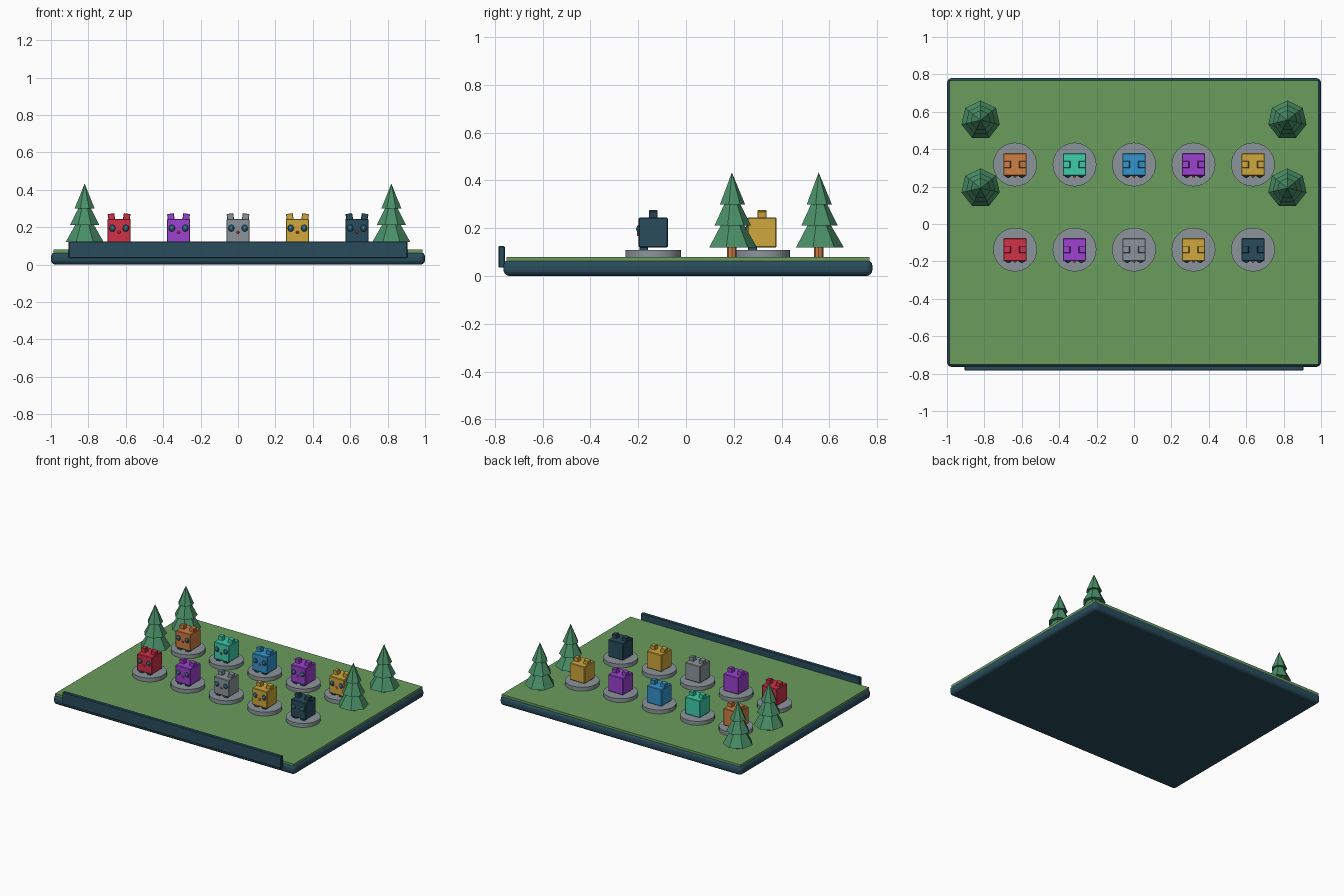
import bpy, math
from mathutils import Matrix

if "Cube" in bpy.data.objects:
    bpy.data.objects.remove(bpy.data.objects["Cube"])


def material(name, rgb):
    m = bpy.data.materials.new(name)
    m.use_nodes = True
    col = [(c / 255 / 12.92 if c < 11 else ((c / 255 + 0.055) / 1.055) ** 2.4) for c in rgb] + [1]
    m.diffuse_color = col
    m.node_tree.nodes["Principled BSDF"].inputs["Base Color"].default_value = col
    return m


MAT = {n: material(n, c) for n, c in {
    "grass green": (106, 156, 93), "navy": (41, 76, 92), "stone grey": (140, 149, 155),
    "red": (208, 50, 72), "purple": (156, 66, 208), "yellow": (207, 167, 60),
    "orange": (205, 126, 68), "turquoise": (62, 205, 170), "blue": (52, 148, 204),
    "pine green": (74, 144, 104)}.items()}


def finish(name, mat, bevel=0, segments=2, smooth=False):
    o = bpy.context.object
    o.name = name
    o.data.materials.append(MAT[mat])
    if bevel:
        bpy.ops.object.transform_apply(location=False, rotation=False, scale=True)
        b = o.modifiers.new("Bevel", "BEVEL")
        b.width, b.segments = bevel, segments
    if smooth:
        bpy.ops.object.shade_smooth_by_angle(angle=math.radians(40))
    return o


def box(name, mat, loc, size, bevel=0, segments=2, tilt=0):
    bpy.ops.mesh.primitive_cube_add(size=1, location=loc, rotation=(0, tilt, 0))
    bpy.context.object.scale = size
    return finish(name, mat, bevel, segments)


def cone(name, mat, x, y, z0, z1, r0, r1, sides, smooth=False):
    bpy.ops.mesh.primitive_cone_add(vertices=sides, radius1=r0, radius2=r1, depth=z1 - z0,
                                    location=(x, y, (z0 + z1) / 2))
    return finish(name, mat, smooth=smooth)


def ball(name, mat, loc, size):
    bpy.ops.mesh.primitive_uv_sphere_add(segments=12, ring_count=8, radius=1, location=loc)
    bpy.context.object.scale = size
    return finish(name, mat, smooth=True)


# Tray, lawn and front board
box("tray", "navy", (0, 0.008, 0.034), (2, 1.544, 0.068), 0.026, 4)
box("lawn", "grass green", (0, 0.008, 0.07), (1.975, 1.52, 0.02))
box("front_board", "navy", (0, -0.771, 0.08), (1.81, 0.026, 0.09), 0.003, 1)


def critter(x, y, mat):
    cone("pedestal", "stone grey", x, y, 0.08, 0.109, 0.117, 0.117, 32, True)
    box("body", mat, (x, y, 0.182), (0.124, 0.122, 0.126), 0.004, 1)
    ball("nose", "red", (x, y - 0.062, 0.174), (0.009, 0.007, 0.007))
    for s in (-1, 1):
        box("ear", mat, (x + s * 0.041, y, 0.256), (0.036, 0.036, 0.034), 0.002, 1, s * 0.15)
        box("foot", "navy", (x + s * 0.032, y - 0.04, 0.114), (0.032, 0.036, 0.014), 0.002, 1)
        ball("eye", "navy", (x + s * 0.036, y - 0.06, 0.195), (0.017, 0.01, 0.019))
        ball("eye_glint", "blue", (x + s * 0.036, y - 0.067, 0.197), (0.007, 0.005, 0.008))


# Two rows of square critters on pedestals
ROWS = {-0.137: ("red", "purple", "stone grey", "yellow", "navy"),
        0.318: ("orange", "turquoise", "blue", "purple", "yellow")}
for y, colours in ROWS.items():
    for i, colour in enumerate(colours):
        critter((i - 2) * 0.318, y, colour)

# Pine trees
for x in (-0.82, 0.82):
    for y in (0.192, 0.555):
        cone("trunk", "orange", x, y, 0.08, 0.14, 0.02, 0.02, 8, True)
        for z0, z1, r in ((0.12, 0.30, 0.105), (0.212, 0.37, 0.08), (0.30, 0.433, 0.055)):
            cone("foliage", "pine green", x, y, z0, z1, r, 0, 7)
